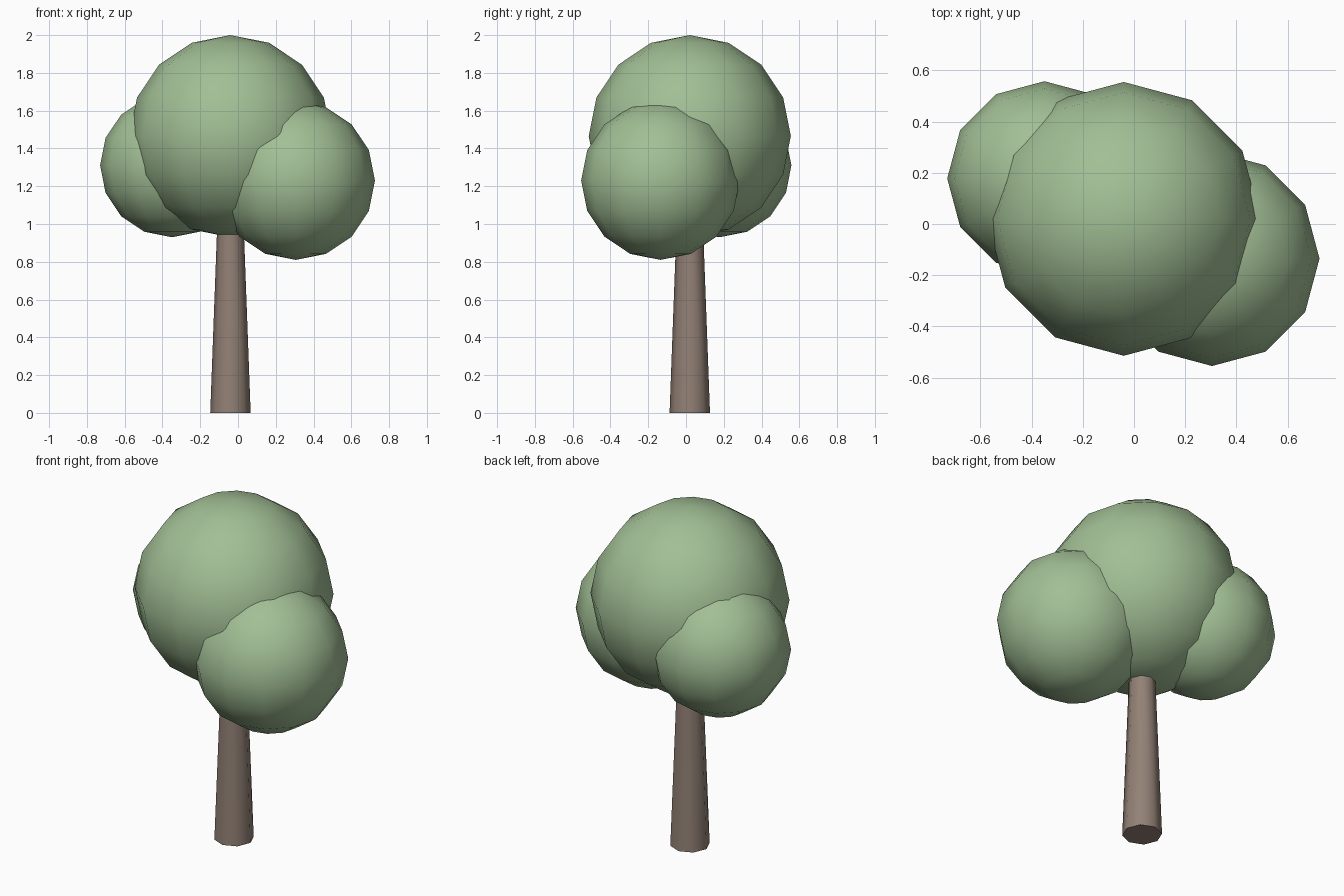
import bpy
from math import radians

if "Cube" in bpy.data.objects:
    bpy.data.objects.remove(bpy.data.objects["Cube"])


def material(name, color):
    mat = bpy.data.materials.new(name)
    mat.diffuse_color = color
    mat.use_nodes = True
    mat.node_tree.nodes["Principled BSDF"].inputs["Base Color"].default_value = mat.diffuse_color
    return mat


def finish(name, mat):
    obj = bpy.context.object
    obj.name = name
    obj.data.materials.append(mat)
    bpy.ops.object.shade_smooth_by_angle(angle=radians(60))


leaf = material("leaf_green", (0.36, 0.52, 0.30, 1))
bark = material("bark_brown", (0.29, 0.22, 0.18, 1))

# Tapered eight-sided trunk, running up into the crown
TRUNK_HEIGHT = 1.05
bpy.ops.mesh.primitive_cone_add(vertices=8, radius1=0.107, radius2=0.068,
                                depth=TRUNK_HEIGHT,
                                location=(-0.04, 0.02, TRUNK_HEIGHT / 2))
finish("trunk", bark)

# Three overlapping foliage balls: name, radius, centre
for name, radius, centre in (
    ("crown_main", 0.535, (-0.04, 0.02, 1.465)),
    ("crown_right", 0.42, (0.305, -0.135, 1.23)),
    ("crown_left", 0.38, (-0.35, 0.178, 1.31)),
):
    bpy.ops.mesh.primitive_uv_sphere_add(segments=12, ring_count=8,
                                         radius=radius, location=centre)
    finish(name, leaf)
